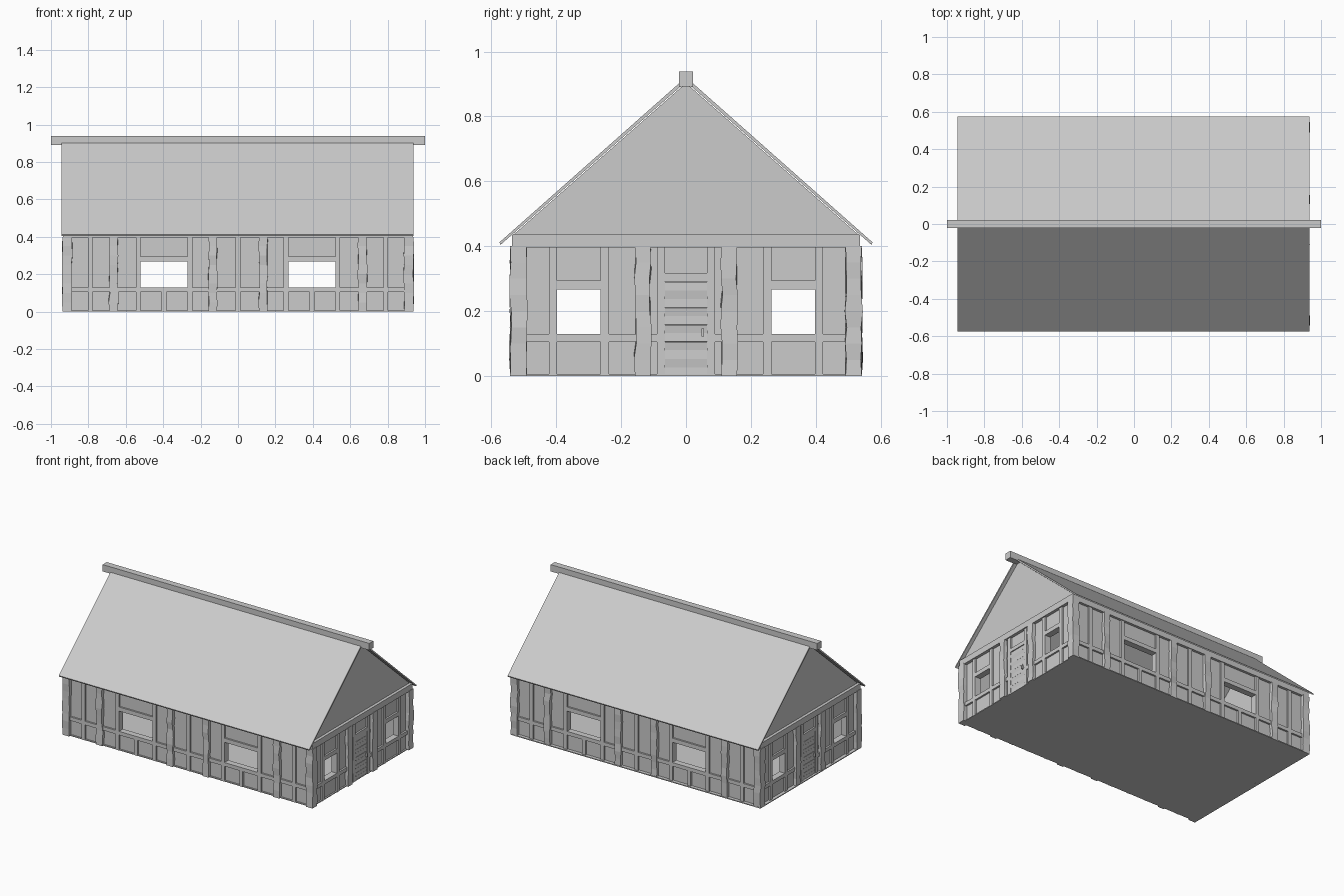
import bpy, bmesh, random
from math import pi
from mathutils import Matrix, Vector

if "Cube" in bpy.data.objects:
    bpy.data.objects.remove(bpy.data.objects["Cube"])

random.seed(4)
grey = bpy.data.materials.new("plain_grey")
grey.diffuse_color = (0.6, 0.6, 0.6, 1)
grey.use_nodes = True
grey.node_tree.nodes["Principled BSDF"].inputs["Base Color"].default_value = grey.diffuse_color


def box(bm, lo, hi, M=Matrix(), tilt=0.0):
    lo, hi = Vector(lo), Vector(hi)
    T = (M @ Matrix.Translation((lo + hi) / 2) @ Matrix.Rotation(tilt, 4, 'X')
         @ Matrix.Diagonal((*(hi - lo), 1)))
    return bmesh.ops.create_cube(bm, size=1, matrix=T)["verts"]


def hewn(bm, lo, hi, M=Matrix()):
    # rough-cut post: box sliced along its height with wobbling rings
    vs = box(bm, lo, hi, M)
    up = [e for e in {e for v in vs for e in v.link_edges}
          if abs(e.verts[0].co.z - e.verts[1].co.z) > 0.1]
    r = bmesh.ops.subdivide_edges(bm, edges=up, cuts=7, use_grid_fill=True)
    for v in {g for g in r["geom_inner"] if isinstance(g, bmesh.types.BMVert)}:
        v.co += Vector((random.uniform(-.004, .004), random.uniform(-.004, .004), 0))


def finish(bm, name):
    bmesh.ops.recalc_face_normals(bm, faces=bm.faces)
    me = bpy.data.meshes.new(name)
    bm.to_mesh(me)
    bm.free()
    me.materials.append(grey)
    ob = bpy.data.objects.new(name, me)
    bpy.context.collection.objects.link(ob)
    return ob


TOP = 0.40          # wall height
R0, R1 = 0.105, 0.13   # sill rail
L0, L1 = 0.267, 0.295  # window lintel
walls, timbers, posts = bmesh.new(), bmesh.new(), bmesh.new()
doors, handles = bmesh.new(), bmesh.new()


def infill(M, d, half, holes):
    # wall panel with window openings; d = distance of the outer panel face
    y0, y1 = -d, -d + 0.03
    u = -half
    for a, b in holes:
        box(walls, (u, y0, 0), (a, y1, TOP), M)
        box(walls, (a, y0, 0), (b, y1, R1), M)
        box(walls, (a, y0, L0), (b, y1, TOP), M)
        u = b
    box(walls, (u, y0, 0), (half, y1, TOP), M)


def timber(M, d, u0, u1, z0, z1):
    box(timbers, (u0, -d - 0.012, z0), (u1, -d + 0.01, z1), M)


def window_frame(M, d, a, b):
    for u0, u1 in ((a - 0.026, a), (b, b + 0.026)):
        timber(M, d, u0, u1, 0, TOP)
    timber(M, d, a, b, L0, L1)


# long walls
D = 0.52
for ang in (0, pi):
    M = Matrix.Rotation(ang, 4, 'Z')
    holes = [(-0.52, -0.27), (0.27, 0.52)]
    infill(M, D, 0.92, holes)
    timber(M, D, -0.9, 0.9, R0, R1)
    for a, b in holes:
        window_frame(M, D, a, b)
        m = (a + b) / 2
        timber(M, D, m - 0.013, m + 0.013, 0, R0)
    for u in (-0.79, 0, 0.79):
        timber(M, D, u - 0.013, u + 0.013, 0, TOP)
    for s in (-1, 1):
        for u in (0.135, 0.665):
            hewn(posts, (s * u - 0.023, -0.54, 0), (s * u + 0.023, -D + 0.03, TOP), M)

# end walls with doors
E = 0.915
for ang in (pi / 2, -pi / 2):
    M = Matrix.Rotation(ang, 4, 'Z')
    holes = [(-0.397, -0.263), (0.263, 0.397)]
    infill(M, E, 0.52, holes)
    for a, b in holes:
        window_frame(M, E, a, b)
    for s in (-1, 1):
        c = s * 0.29
        timber(M, E, c - 0.22, c + 0.22, R0, R1)
        timber(M, E, s * 0.0775 - 0.0125, s * 0.0775 + 0.0125, 0, TOP)
        hewn(posts, (s * 0.133 - 0.024, -0.937, 0), (s * 0.133 + 0.024, -E + 0.03, TOP), M)
    timber(M, E, -0.065, 0.065, 0.292, 0.317)
    # door of overlapping planks
    n = 11
    h = 0.29 / n
    for i in range(n):
        box(doors, (-0.065, -E - 0.008, i * h), (0.065, -E + 0.004, (i + 1) * h), M,
            0.12 if i % 2 else -0.05)
    box(handles, (0.048, -E - 0.02, 0.122), (0.056, -E, 0.147), M)

# corner posts
for sx in (-1, 1):
    for sy in (-1, 1):
        x, y = sx * 0.913, sy * 0.517
        hewn(posts, (x - 0.025, y - 0.025, 0), (x + 0.025, y + 0.025, TOP))

finish(walls, "wall_infill")
finish(timbers, "thin_timbers")
finish(posts, "hewn_posts")
finish(doors, "plank_doors")
finish(handles, "door_handles")

# floor
bm = bmesh.new()
box(bm, (-0.938, -0.53, 0), (0.925, 0.543, 0.006))
finish(bm, "floor")

# top plates around the wall heads
bm = bmesh.new()
for s in (-1, 1):
    box(bm, (s * 0.917 - 0.018, -0.537, 0.396), (s * 0.917 + 0.018, 0.537, 0.437))
    box(bm, (-0.9, s * 0.515 - 0.022, 0.396), (0.9, s * 0.515 + 0.022, 0.437))
finish(bm, "top_plates")


def prism(bm, pts, x0, x1):
    # extrude a (y, z) profile along x
    f = bm.faces.new([bm.verts.new((x0, y, z)) for y, z in pts])
    r = bmesh.ops.extrude_face_region(bm, geom=[f])
    vs = [g for g in r["geom"] if isinstance(g, bmesh.types.BMVert)]
    bmesh.ops.translate(bm, verts=vs, vec=(x1 - x0, 0, 0))


# gable triangles
bm = bmesh.new()
for s in (-1, 1):
    prism(bm, [(-0.53, 0.437), (0.53, 0.437), (0, 0.903)], s * 0.9, s * 0.915)
finish(bm, "gables")

# roof slopes
bm = bmesh.new()
for s in (-1, 1):
    prism(bm, [(s * 0.575, 0.412), (s * 0.572, 0.404), (0, 0.907), (0, 0.921)], -0.943, 0.937)
finish(bm, "roof_slopes")

# ridge beam
bm = bmesh.new()
box(bm, (-1, -0.022, 0.892), (1, 0.022, 0.938))
finish(bm, "ridge_beam")
